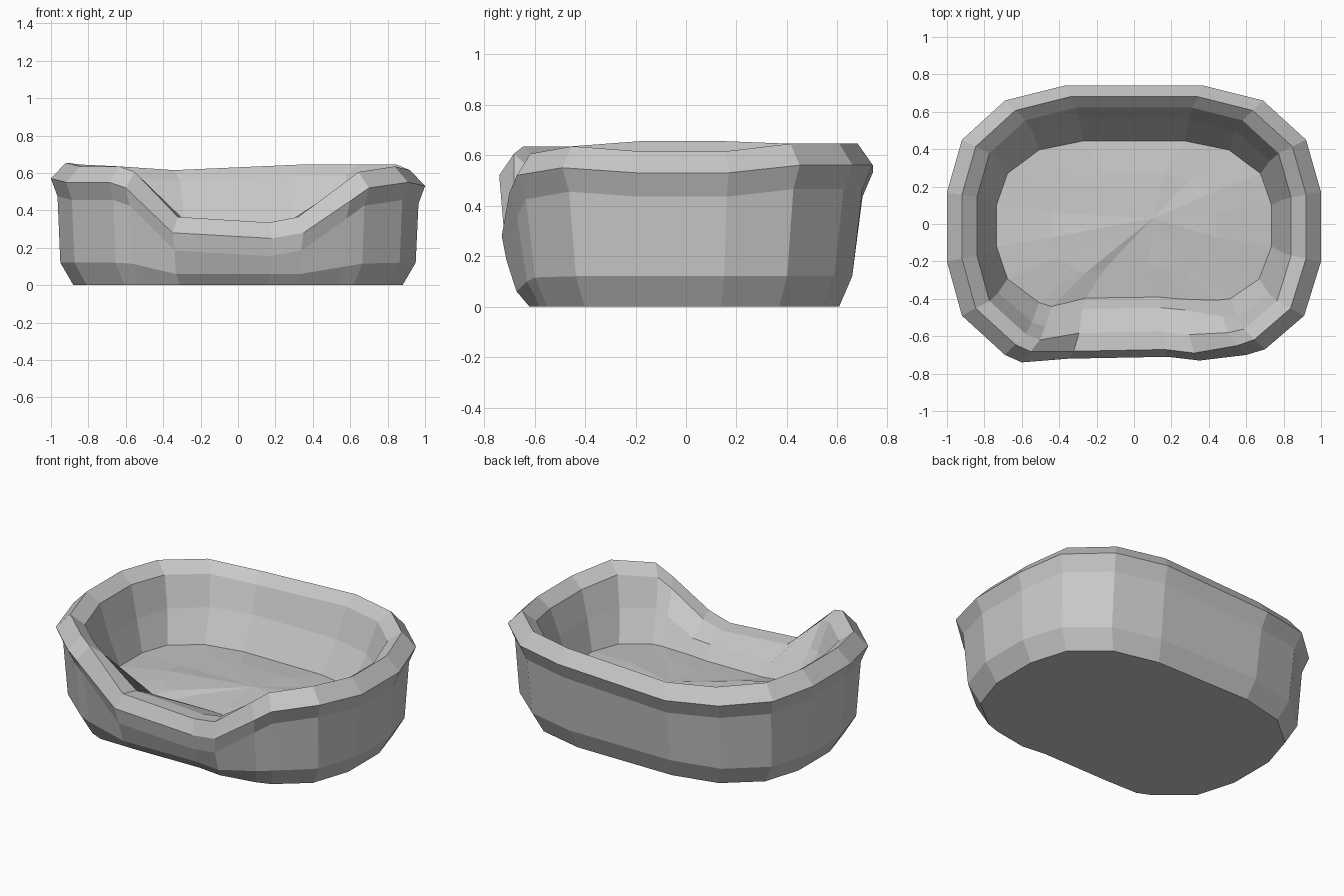
import bpy
import bmesh
import random

random.seed(4)
if "Cube" in bpy.data.objects:
    bpy.data.objects.remove(bpy.data.objects["Cube"])

# One plain grey fabric
GREY = (0.58, 0.58, 0.58, 1)
fabric = bpy.data.materials.new("grey fabric")
fabric.use_nodes = True
fabric.diffuse_color = GREY
fabric.node_tree.nodes["Principled BSDF"].inputs["Base Color"].default_value = GREY

# Widest line of the rim, counter-clockwise, with the low entrance in front
RIM = [
    (-0.35, -0.72, 0.28), (0.18, -0.71, 0.25), (0.35, -0.73, 0.28),
    (0.60, -0.70, 0.45), (0.70, -0.67, 0.52), (0.91, -0.49, 0.55),
    (1.0, -0.20, 0.53), (1.0, 0.17, 0.53), (0.92, 0.45, 0.56),
    (0.69, 0.66, 0.56), (0.37, 0.74, 0.56), (-0.37, 0.74, 0.53),
    (-0.69, 0.66, 0.55), (-0.92, 0.45, 0.56), (-1.0, 0.17, 0.57),
    (-1.0, -0.20, 0.57), (-0.92, -0.49, 0.55), (-0.69, -0.70, 0.55),
    (-0.60, -0.74, 0.52),
]


def mix(a, b, t):
    return a + (b - a) * t


def section(x, y, z):
    """Cross-section of the wall at one rim point, from base to cushion edge."""
    dip = min(1, max(0, (0.54 - z) / 0.26)) if y < -0.6 else 0
    crest = z + 0.085
    # x scale, y scale (tall wall), y scale (entrance), height
    steps = [
        (0.88, 0.82, 0.85, 0),
        (0.95, 0.89, 0.92, mix(0.12, 0.06, dip)),
        (0.965, 0.945, 0.975, z - 0.095),
        (1.0, 1.0, 1.0, z),
        (0.92, 0.92, 0.945, crest),
        (0.84, 0.84, 0.81, crest - mix(0.06, 0.01, dip)),
        (0.79, 0.75, 0.63, mix(0.40, 0.29, dip)),
        (0.735, 0.60, 0.55, 0.21),
    ]
    return [(x * sx, y * mix(tall, low, dip), h) for sx, tall, low, h in steps]


def finish(bm, name):
    bmesh.ops.recalc_face_normals(bm, faces=bm.faces)
    mesh = bpy.data.meshes.new(name)
    bm.to_mesh(mesh)
    bm.free()
    mesh.materials.append(fabric)
    obj = bpy.data.objects.new(name, mesh)
    bpy.context.collection.objects.link(obj)
    return obj


def bridge(bm, a, b):
    for i in range(len(a)):
        j = (i + 1) % len(a)
        bm.faces.new((a[i], a[j], b[j], b[i]))


sections = [section(*p) for p in RIM]

# Padded wall with a flat underside
bm = bmesh.new()
rings = [[bm.verts.new(s[k]) for s in sections] for k in range(len(sections[0]))]
for a, b in zip(rings, rings[1:]):
    bridge(bm, a, b)
bm.faces.new(rings[0])
bm.faces.new(rings[-1])
finish(bm, "padded_wall")

# Slightly lumpy cushion filling the inside
bm = bmesh.new()
edge = [bm.verts.new((x, y, 0.212)) for x, y, z in (s[-1] for s in sections)]
crown = [bm.verts.new((v.co.x * 0.6, v.co.y * 0.6, 0.235 + random.uniform(-0.012, 0.012)))
         for v in edge]
bridge(bm, edge, crown)
middle = bm.verts.new((0.1, 0.03, 0.25))
for i, v in enumerate(crown):
    bm.faces.new((v, crown[(i + 1) % len(crown)], middle))
finish(bm, "cushion")
